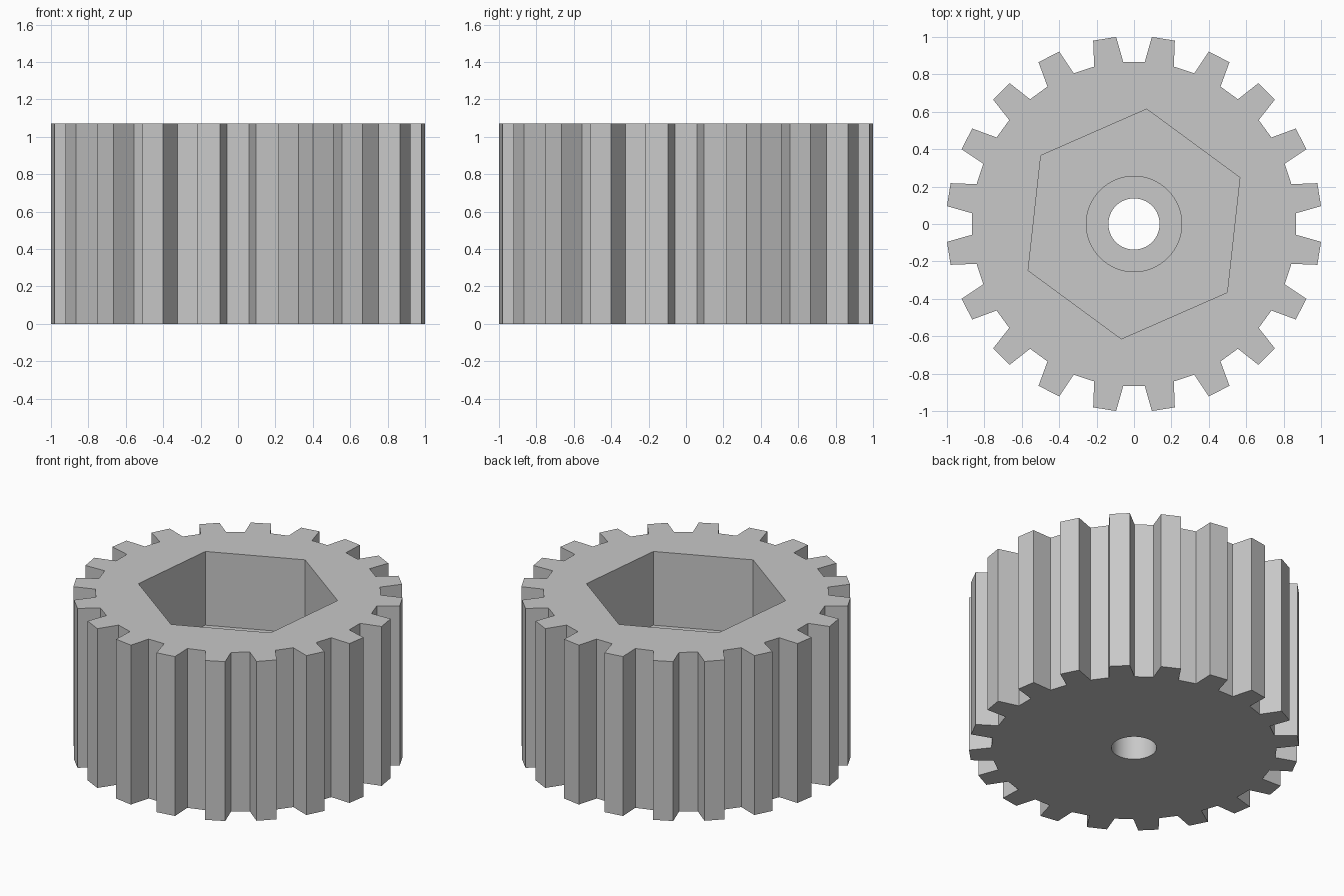
import bpy
import bmesh
from math import cos, sin, radians

default = bpy.data.objects.get("Cube")
if default:
    bpy.data.objects.remove(default, do_unlink=True)

HEIGHT = 1.07
TEETH = 20
ROOT_R, TIP_R = 0.868, 1.0045
POCKET_FLOOR = 0.575
SEAT_FLOOR = 0.32

# Single plain grey
grey = bpy.data.materials.new("plain grey")
grey.use_nodes = True
colour = (0.58, 0.58, 0.58, 1)
grey.diffuse_color = colour
grey.node_tree.nodes["Principled BSDF"].inputs["Base Color"].default_value = colour


def polar(radius, degrees):
    a = radians(degrees)
    return radius * cos(a), radius * sin(a)


def ring(radius, sides, turn=0):
    return [polar(radius, turn + 360 * i / sides) for i in range(sides)]


def prism(name, outline, bottom, top):
    """Extrude a closed outline from bottom to top."""
    bm = bmesh.new()
    base = bm.faces.new([bm.verts.new((x, y, bottom)) for x, y in outline])
    grown = bmesh.ops.extrude_face_region(bm, geom=[base])["geom"]
    verts = [v for v in grown if isinstance(v, bmesh.types.BMVert)]
    bmesh.ops.translate(bm, verts=verts, vec=(0, 0, top - bottom))
    bmesh.ops.recalc_face_normals(bm, faces=bm.faces)
    mesh = bpy.data.meshes.new(name)
    bm.to_mesh(mesh)
    bm.free()
    mesh.materials.append(grey)
    obj = bpy.data.objects.new(name, mesh)
    bpy.context.collection.objects.link(obj)
    return obj


# Toothed body: straight flanks, flat tips, gaps centred on the axes
outline = []
for i in range(TEETH):
    middle = (i + 0.5) * 360 / TEETH
    for radius, offset in ((ROOT_R, -5.2), (TIP_R, -3.55), (TIP_R, 3.55), (ROOT_R, 5.2)):
        outline.append(polar(radius, middle + offset))
gear = prism("toothed_gear", outline, 0, HEIGHT)

# Hexagonal pocket, round screw seat and through bore
cutters = [
    prism("hex_pocket_cutter", ring(0.618, 6, 23.7), POCKET_FLOOR, HEIGHT + 0.2),
    prism("screw_seat_cutter", ring(0.255, 64), SEAT_FLOOR, HEIGHT + 0.2),
    prism("bore_cutter", ring(0.137, 64), -0.2, HEIGHT + 0.2),
]
bpy.ops.object.select_all(action="DESELECT")
bpy.context.view_layer.objects.active = gear
gear.select_set(True)
for cutter in cutters:
    cutter.hide_render = True
    cut = gear.modifiers.new(cutter.name, "BOOLEAN")
    cut.operation = "DIFFERENCE"
    cut.solver = "EXACT"
    cut.object = cutter
    bpy.ops.object.modifier_apply(modifier=cut.name)
    bpy.data.objects.remove(cutter, do_unlink=True)

# Round bores read smooth, teeth stay crisp
bpy.ops.object.shade_smooth_by_angle(angle=radians(7))
